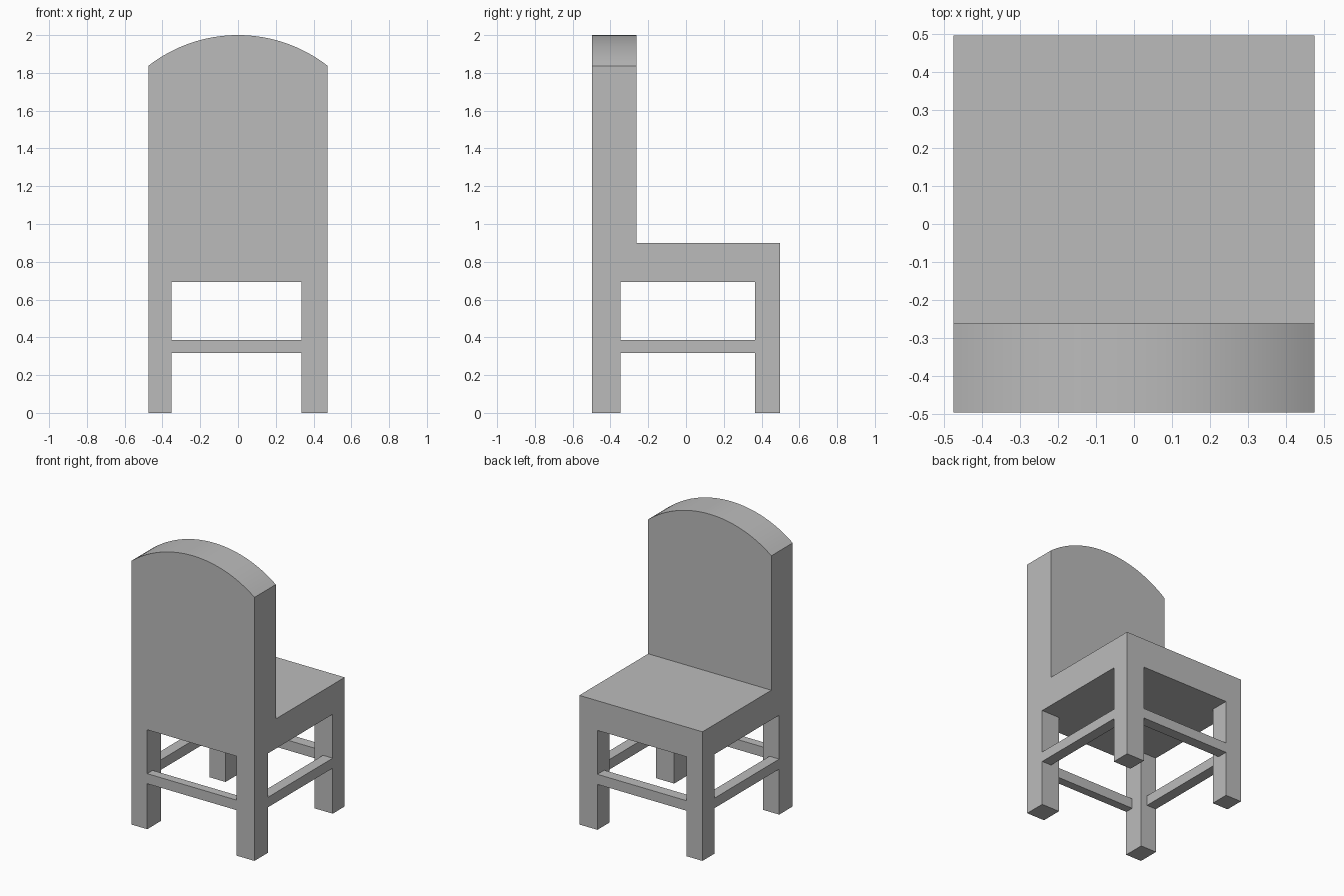
import bpy
import bmesh
import math

default_cube = bpy.data.objects.get("Cube")
if default_cube:
    bpy.data.objects.remove(default_cube, do_unlink=True)

# Single plain grey finish
grey = bpy.data.materials.new("plain_grey")
grey.use_nodes = True
colour = (0.5, 0.5, 0.5, 1)
grey.diffuse_color = colour
grey.node_tree.nodes["Principled BSDF"].inputs["Base Color"].default_value = colour

# Outer limits, inner leg edges and heights
X0, X1 = -0.475, 0.475
Y0, Y1 = -0.497, 0.497
LEG_X0, LEG_X1 = -0.352, 0.335
LEG_Y0, LEG_Y1 = -0.348, 0.365
BACK_Y = -0.262
SEAT_LOW, SEAT_TOP = 0.693, 0.9
RAIL_LOW, RAIL_TOP = 0.317, 0.387
RAIL_W = 0.075
FRONT_RAIL_W = 0.06
SHOULDER, TOP = 1.837, 2.0


def extrude_profile(name, profile, y0, y1):
    """Extrude an x-z outline along y."""
    bm = bmesh.new()
    face = bm.faces.new([bm.verts.new((x, y0, z)) for x, z in profile])
    out = bmesh.ops.extrude_face_region(bm, geom=[face])
    verts = [g for g in out["geom"] if isinstance(g, bmesh.types.BMVert)]
    bmesh.ops.translate(bm, verts=verts, vec=(0, y1 - y0, 0))
    bmesh.ops.recalc_face_normals(bm, faces=bm.faces)
    mesh = bpy.data.meshes.new(name)
    bm.to_mesh(mesh)
    bm.free()
    mesh.materials.append(grey)
    obj = bpy.data.objects.new(name, mesh)
    bpy.context.collection.objects.link(obj)
    return obj


def box(name, xs, ys, zs):
    (xa, xb), (za, zb) = xs, zs
    return extrude_profile(name, [(xa, za), (xb, za), (xb, zb), (xa, zb)], *ys)


# Backrest with an arched top
rise = TOP - SHOULDER
radius = (X1 ** 2 + rise ** 2) / (2 * rise)
sweep = math.asin(X1 / radius)
STEPS = 32
outline = [(X0, SEAT_LOW), (X1, SEAT_LOW)]
for i in range(STEPS + 1):
    a = sweep * (1 - 2 * i / STEPS)
    outline.append((radius * math.sin(a), TOP - radius * (1 - math.cos(a))))
backrest = extrude_profile("backrest", outline, Y0, BACK_Y)
bpy.ops.object.select_all(action="DESELECT")
backrest.select_set(True)
bpy.context.view_layer.objects.active = backrest
bpy.ops.object.shade_smooth_by_angle(angle=math.radians(20))

# Seat block
box("seat", (X0, X1), (BACK_Y, Y1), (SEAT_LOW, SEAT_TOP))

# Four legs
for side, xs in (("right", (X0, LEG_X0)), ("left", (LEG_X1, X1))):
    for end, ys in (("front", (Y0, LEG_Y0)), ("back", (LEG_Y1, Y1))):
        box(f"{end}_{side}_leg", xs, ys, (0, SEAT_LOW))

# Rails flush with the outside of the legs
rail_z = (RAIL_LOW, RAIL_TOP)
box("front_rail", (LEG_X0, LEG_X1), (Y0, Y0 + FRONT_RAIL_W), rail_z)
box("back_rail", (LEG_X0, LEG_X1), (Y1 - RAIL_W, Y1), rail_z)
box("right_rail", (X0, X0 + RAIL_W), (LEG_Y0, LEG_Y1), rail_z)
box("left_rail", (X1 - RAIL_W, X1), (LEG_Y0, LEG_Y1), rail_z)
